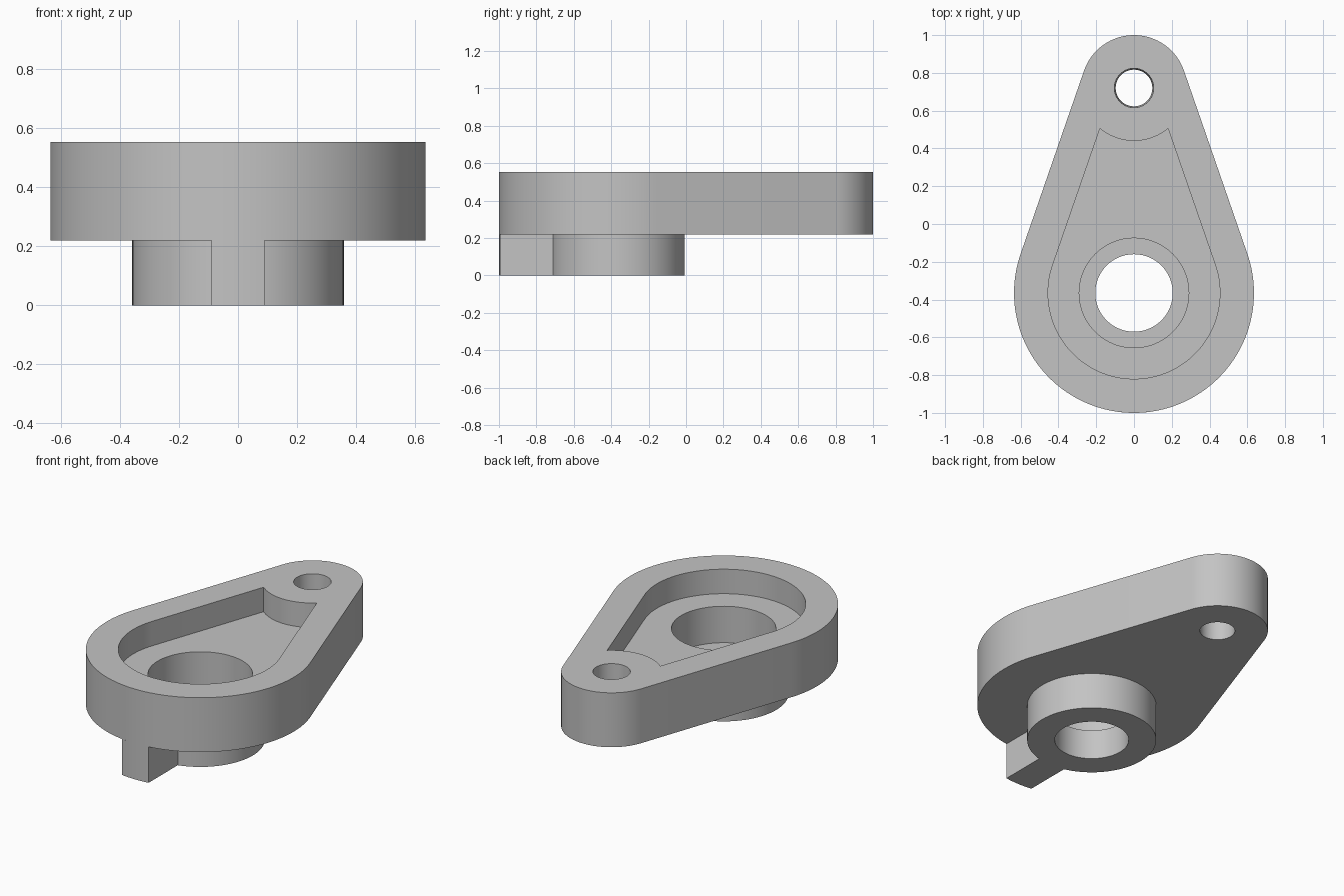
import bpy, bmesh
from math import sin, cos, asin, acos, pi, radians

cube = bpy.data.objects.get("Cube")
if cube:
    bpy.data.objects.remove(cube, do_unlink=True)

# Main dimensions
HUB_Y, PIN_Y = -0.365, 0.72
HUB_R, PIN_R, BOSS_R = 0.635, 0.28, 0.358
WALL = 0.18
UNDER, FLOOR, TOP = 0.22, 0.403, 0.553
LEDGE = 0.18
KEY_HALF = 0.09
TILT = asin((HUB_R - PIN_R) / (PIN_Y - HUB_Y))  # angle of the side normals

grey = bpy.data.materials.new("plain grey")
grey.use_nodes = True
grey.diffuse_color = (0.55, 0.55, 0.55, 1)
grey.node_tree.nodes["Principled BSDF"].inputs["Base Color"].default_value = grey.diffuse_color


def arc(y, r, start, end, steps):
    """Points on an arc centred on the middle line."""
    angles = [start + (end - start) * i / steps for i in range(steps + 1)]
    return [(r * cos(t), y + r * sin(t)) for t in angles]


def circle(y, r, steps=96):
    return arc(y, r, 0, 2 * pi, steps)[:-1]


def prism(name, bottom, z0, z1, top=None):
    """Solid between a bottom outline and a matching top outline."""
    bm = bmesh.new()
    low = [bm.verts.new((x, y, z0)) for x, y in bottom]
    high = [bm.verts.new((x, y, z1)) for x, y in (top or bottom)]
    bm.faces.new(low[::-1])
    bm.faces.new(high)
    for i in range(len(low)):
        j = (i + 1) % len(low)
        bm.faces.new((low[i], low[j], high[j], high[i]))
    bmesh.ops.recalc_face_normals(bm, faces=bm.faces)
    mesh = bpy.data.meshes.new(name)
    bm.to_mesh(mesh)
    bm.free()
    mesh.materials.append(grey)
    obj = bpy.data.objects.new(name, mesh)
    bpy.context.collection.objects.link(obj)
    return obj


def cut(obj, *cutters):
    """Subtract the cutters and keep the result as plain mesh."""
    for c in cutters:
        mod = obj.modifiers.new("cut", 'BOOLEAN')
        mod.operation, mod.solver, mod.object = 'DIFFERENCE', 'EXACT', c
    graph = bpy.context.evaluated_depsgraph_get()
    mesh = bpy.data.meshes.new_from_object(obj.evaluated_get(graph))
    obj.modifiers.clear()
    obj.data = mesh


# Teardrop plate
outline = arc(HUB_Y, HUB_R, -pi - TILT, TILT, 96) + arc(PIN_Y, PIN_R, TILT, pi - TILT, 48)
plate = prism("plate", outline, UNDER, TOP)

# Pocket outline: offset teardrop, ended by a curve around the pin eye
corner = TILT - acos((PIN_R - WALL) / PIN_R)
pocket_outline = (arc(HUB_Y, HUB_R - WALL, -pi - TILT, TILT, 96)
                  + arc(PIN_Y, PIN_R, corner, -pi - corner, 24))
pocket = prism("pocket_cutter", pocket_outline, FLOOR, TOP + 0.1)
counterbore = prism("counterbore_cutter", circle(HUB_Y, 0.29), LEDGE, FLOOR + 0.05)
bore = prism("bore_cutter", circle(HUB_Y, 0.205), -0.1, LEDGE + 0.02)

# Slightly tapered pin hole
pin_hole = prism("pin_hole_cutter", circle(PIN_Y, 0.096, 64), UNDER - 0.05, TOP + 0.05,
                 circle(PIN_Y, 0.105, 64))

# Round boss under the plate
boss = prism("boss", circle(HUB_Y, BOSS_R), 0, UNDER)

# Drive key running from the boss out to the rim
half = asin(KEY_HALF / HUB_R)
key_outline = (arc(HUB_Y, HUB_R, -pi / 2 - half, -pi / 2 + half, 8)
               + [(KEY_HALF, HUB_Y - 0.32), (-KEY_HALF, HUB_Y - 0.32)])
key = prism("drive_key", key_outline, 0, UNDER)

cut(plate, pocket, counterbore, pin_hole)
cut(boss, counterbore, bore)
for helper in (pocket, counterbore, bore, pin_hole):
    bpy.data.objects.remove(helper, do_unlink=True)

# Smooth round walls, sharp rims
for obj in (plate, boss, key):
    obj.data.shade_smooth()
    obj.data.set_sharp_from_angle(angle=radians(30))
